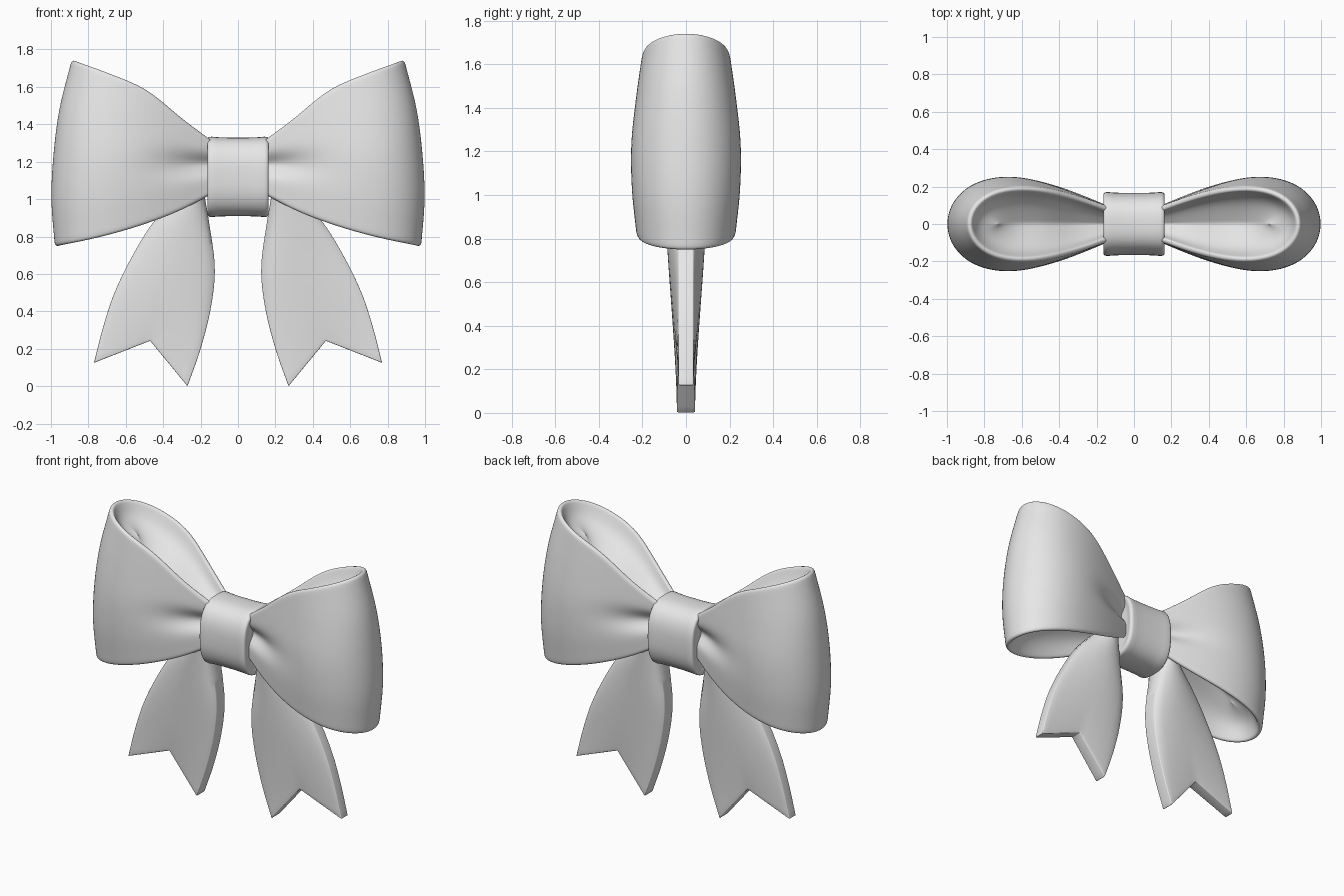
import bpy
import bmesh
from math import sin, cos, pi, exp, hypot, copysign

cube = bpy.data.objects.get("Cube")
if cube:
    bpy.data.objects.remove(cube, do_unlink=True)

grey = bpy.data.materials.new("light grey")
grey.use_nodes = True
grey.diffuse_color = (0.8, 0.8, 0.8, 1)
grey.node_tree.nodes["Principled BSDF"].inputs["Base Color"].default_value = grey.diffuse_color


def spline(points, t):
    """Smooth curve through evenly spaced numbers."""
    n = len(points) - 1
    i = min(int(t * n), n - 1)
    f = t * n - i
    b, c = points[i], points[i + 1]
    a = points[i - 1] if i else 2 * b - c
    d = points[i + 2] if i + 2 <= n else 2 * c - b
    return b + f / 2 * (c - a + f * (2*a - 5*b + 4*c - d + f * (3 * (b - c) + d - a)))


def grid_faces(rows, cols, wrap=False):
    """Quads of a grid whose vertices run row by row."""
    return [(r * cols + c, r * cols + (c + 1) % cols,
             (r + 1) * cols + (c + 1) % cols, (r + 1) * cols + c)
            for r in range(rows - 1) for c in range(cols if wrap else cols - 1)]


def add_part(name, verts, faces, side=1):
    """Closed smooth mesh object; side -1 mirrors it across x."""
    mesh = bpy.data.meshes.new(name)
    mesh.from_pydata([(x * side, y, z) for x, y, z in verts], [], faces)
    mesh.materials.append(grey)
    bm = bmesh.new()
    bm.from_mesh(mesh)
    bmesh.ops.remove_doubles(bm, verts=bm.verts, dist=0.00001)
    bmesh.ops.recalc_face_normals(bm, faces=bm.faces)
    for f in bm.faces:
        f.smooth = True
    bm.to_mesh(mesh)
    bm.free()
    obj = bpy.data.objects.new(name, mesh)
    bpy.context.collection.objects.link(obj)
    return obj


# Loop: a teardrop pouch, wide at the outer end and pinched at the knot
AROUND, ACROSS, HOLLOW = 48, 24, 9
TOP = (1.27, 1.42, 1.583, 1.672, 1.742)
BOTTOM = (1.06, 0.94, 0.855, 0.793, 0.748)
OUTER = (0.982, 0.999, 0.987, 0.955, 0.895)
DEPTH = (0.215, 0.235, 0.238, 0.218, 0.19)
INNER_X = 0.08
LIP = 0.016


def loop_point(a, v):
    s = (1 - cos(a)) / 2
    low, high = spline(BOTTOM, s) + LIP, spline(TOP, s) - LIP
    x = INNER_X + (spline(OUTER, v) - INNER_X) * s
    z = low + (high - low) * v
    y = spline(DEPTH, v) * sin(a) * sin(a / 2) ** 1.2 / 0.74 + 0.075 * cos(a / 2) ** 3
    # gathered crease next to the knot
    y *= 1 - 0.5 * exp(-(s / 0.27) ** 2 - ((z - 1.185) / (0.038 + 0.1 * s)) ** 2)
    return x, -y, z


def rim_points(a, v):
    """Rounded lip, a short steep wall, then a shallow valley along the middle."""
    x, y, z = loop_point(a, v)
    s = (1 - cos(a)) / 2
    up = 1 if v else -1
    dx, dy = -(x - INNER_X) * 0.22 * s ** 3, -y
    reach = hypot(dx, dy)
    steps = [(LIP * p, LIP * q) for p, q in ((0.3, 0.7), (1, 1), (1.7, 0.7), (2, 0))]
    for i in range(1, HOLLOW + 1):
        k = i / HOLLOW
        steps.append((2 * LIP + (reach - 2 * LIP) * k,
                      -reach * (0.4 * (1 - exp(-6 * k)) + 0.5 * k)))
    return [(x + dx * p / reach, y + dy * p / reach, z + up * q) for p, q in steps]


loop_verts = []
for i in range(AROUND + 1):
    angle = 2 * pi * i / AROUND
    loop_verts += rim_points(angle, 0)[::-1]
    loop_verts += [loop_point(angle, j / ACROSS) for j in range(ACROSS + 1)]
    loop_verts += rim_points(angle, 1)
count = len(loop_verts) // (AROUND + 1)
loop_faces = grid_faces(AROUND + 1, count)
end = AROUND * count
loop_faces.append(tuple(range(count)) + tuple(range(end + count - 2, end, -1)))

# Tail: a padded ribbon with a notched end
INNER = ((0.19, 1.08), (0.152, 0.86), (0.124, 0.63), (0.145, 0.42), (0.2, 0.2), (0.27, 0.0))
EDGE = ((0.27, 1.08), (0.45, 0.88), (0.568, 0.69), (0.66, 0.5), (0.72, 0.32), (0.77, 0.125))
LONG, WIDE = 24, 16


def tail_point(u, v, face):
    (ix, iz), (ox, oz) = [[spline([p[k] for p in line], v) for k in (0, 1)]
                          for line in (INNER, EDGE)]
    notch = (1 - abs(2 * u - 1)) * v ** 3
    x = ix + (ox - ix) * u - 0.05 * notch
    z = iz + (oz - iz) * u + 0.18 * notch
    half = 0.034 + 0.008 * (1 - u) + 0.068 * (1 - v) * max(0, sin(pi * u ** 0.8)) ** 0.7
    return x, face * half, z


tail_verts = [tail_point(c / WIDE, r / LONG, face) for face in (-1, 1)
              for r in range(LONG + 1) for c in range(WIDE + 1)]
cols = WIDE + 1
half_count = (LONG + 1) * cols
sheet = grid_faces(LONG + 1, cols)
border = ([c for c in range(WIDE)] + [r * cols + WIDE for r in range(LONG)]
          + [LONG * cols + c for c in range(WIDE, 0, -1)] + [r * cols for r in range(LONG, 0, -1)])
tail_faces = [f[::-1] for f in sheet] + [tuple(i + half_count for i in f) for f in sheet]
for i, a in enumerate(border):
    b = border[(i + 1) % len(border)]
    tail_faces.append((a, b, b + half_count, a + half_count))

for side, word in ((1, "left"), (-1, "right")):
    loop = add_part(word + "_loop", loop_verts, loop_faces, side)
    smooth = loop.modifiers.new("rounding", 'SUBSURF')
    smooth.levels = smooth.render_levels = 1

    tail = add_part(word + "_tail", tail_verts, tail_faces, side)
    bevel = tail.modifiers.new("soft_edges", 'BEVEL')
    bevel.width, bevel.segments = 0.016, 3
    bevel.limit_method, bevel.angle_limit = 'ANGLE', 0.8

# Knot: an oval band with softly rolled rims
RIM = ((0.15, -0.06), (0.154, -0.04), (0.16, -0.024), (0.163, -0.012), (0.162, -0.005),
       (0.155, 0.001), (0.142, 0.003), (0.11, 0.0), (0.05, -0.002))
profile = [(-x, d) for x, d in RIM] + [(x, d) for x, d in reversed(RIM)]
STEPS = 64
knot_verts = []
for x, d in profile:
    for i in range(STEPS):
        a = 2 * pi * i / STEPS
        y, z = (copysign(abs(f(a)) ** 0.75, f(a)) for f in (cos, sin))
        knot_verts.append((x, (0.168 + d) * y, 1.119 + (0.212 + d) * z))
knot_faces = grid_faces(len(profile), STEPS, wrap=True)
last = (len(profile) - 1) * STEPS
knot_faces += [tuple(range(STEPS)), tuple(range(last, last + STEPS))]
add_part("knot", knot_verts, knot_faces)
